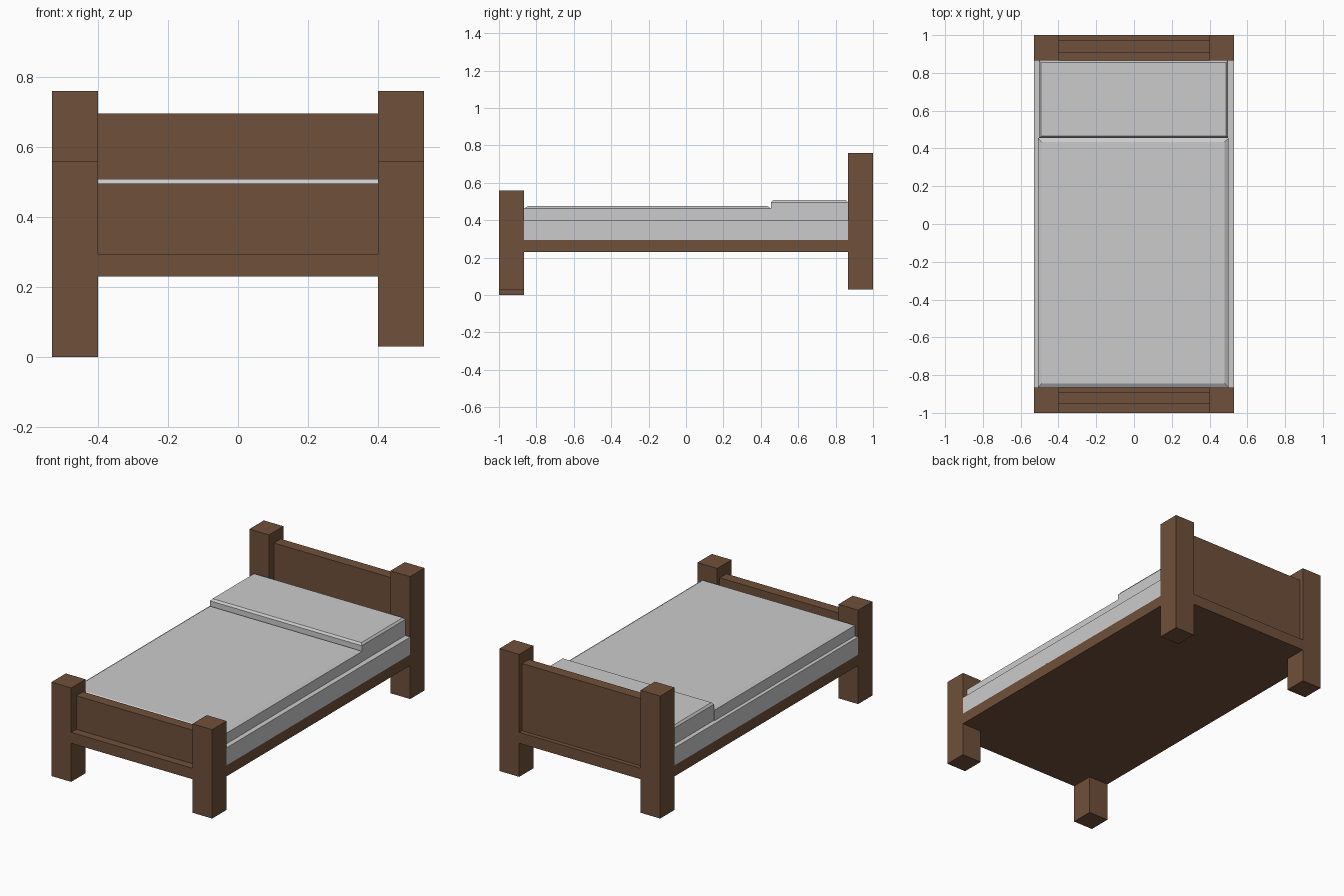
import bpy, bmesh

if "Cube" in bpy.data.objects:
    bpy.data.objects.remove(bpy.data.objects["Cube"])

wood = bpy.data.materials.new("brown_wood")
wood.diffuse_color = (0.16, 0.08, 0.042, 1)
wood.use_nodes = True
wood.node_tree.nodes["Principled BSDF"].inputs["Base Color"].default_value = wood.diffuse_color


def finish(name, bm, mat=None):
    bmesh.ops.recalc_face_normals(bm, faces=bm.faces)
    me = bpy.data.meshes.new(name)
    bm.to_mesh(me)
    bm.free()
    ob = bpy.data.objects.new(name, me)
    bpy.context.collection.objects.link(ob)
    if mat:
        me.materials.append(mat)
    return ob


def box(name, x, y, z, mat=None, inset=0, rise=0):
    """Box from (min, max) ranges, optionally topped by a sloped rim."""
    bm = bmesh.new()
    bmesh.ops.create_cube(bm, size=1)
    for v in bm.verts:
        v.co = [r[0] if c < 0 else r[1] for c, r in zip(v.co, (x, y, z))]
    if inset:
        bm.normal_update()
        top = max(bm.faces, key=lambda f: f.calc_center_median().z)
        bmesh.ops.inset_region(bm, faces=[top], thickness=inset)
        for v in top.verts:
            v.co.z += rise
    return finish(name, bm, mat)


X, Y = 0.53, 1.0      # outer half sizes
XI, YI = 0.40, 0.865  # inner edges of the posts

# Posts: one front post reaches slightly lower than the rest
for side, sx in (("left", -1), ("right", 1)):
    xr = sorted((sx * XI, sx * X))
    box(f"front_post_{side}", xr, (-Y, -YI), (0 if sx < 0 else 0.03, 0.56), wood)
    box(f"back_post_{side}", xr, (YI, Y), (0.03, 0.76), wood)

# Bed base, notched at the corners for the posts
outline = [(XI, -Y), (XI, -YI), (X, -YI), (X, YI), (XI, YI), (XI, Y)]
outline += [(-x, -y) for x, y in outline]
bm = bmesh.new()
face = bm.faces.new([bm.verts.new((x, y, 0.23)) for x, y in outline])
ext = bmesh.ops.extrude_face_region(bm, geom=[face], use_keep_orig=True)
for v in ext["geom"]:
    if isinstance(v, bmesh.types.BMVert):
        v.co.z = 0.295
finish("bed_base", bm, wood)

# End boards
box("footboard", (-XI, XI), (-0.952, -0.889), (0.295, 0.495), wood)
box("headboard", (-XI, XI), (0.909, 0.973), (0.295, 0.695), wood)

# Bedding
box("mattress", (-X, X), (-YI, YI), (0.295, 0.40))
box("blanket", (-0.508, 0.5), (-YI, 0.455), (0.40, 0.463), None, 0.03, 0.013)
box("pillow", (-0.503, 0.498), (0.455, YI), (0.40, 0.496), None, 0.014, 0.012)
